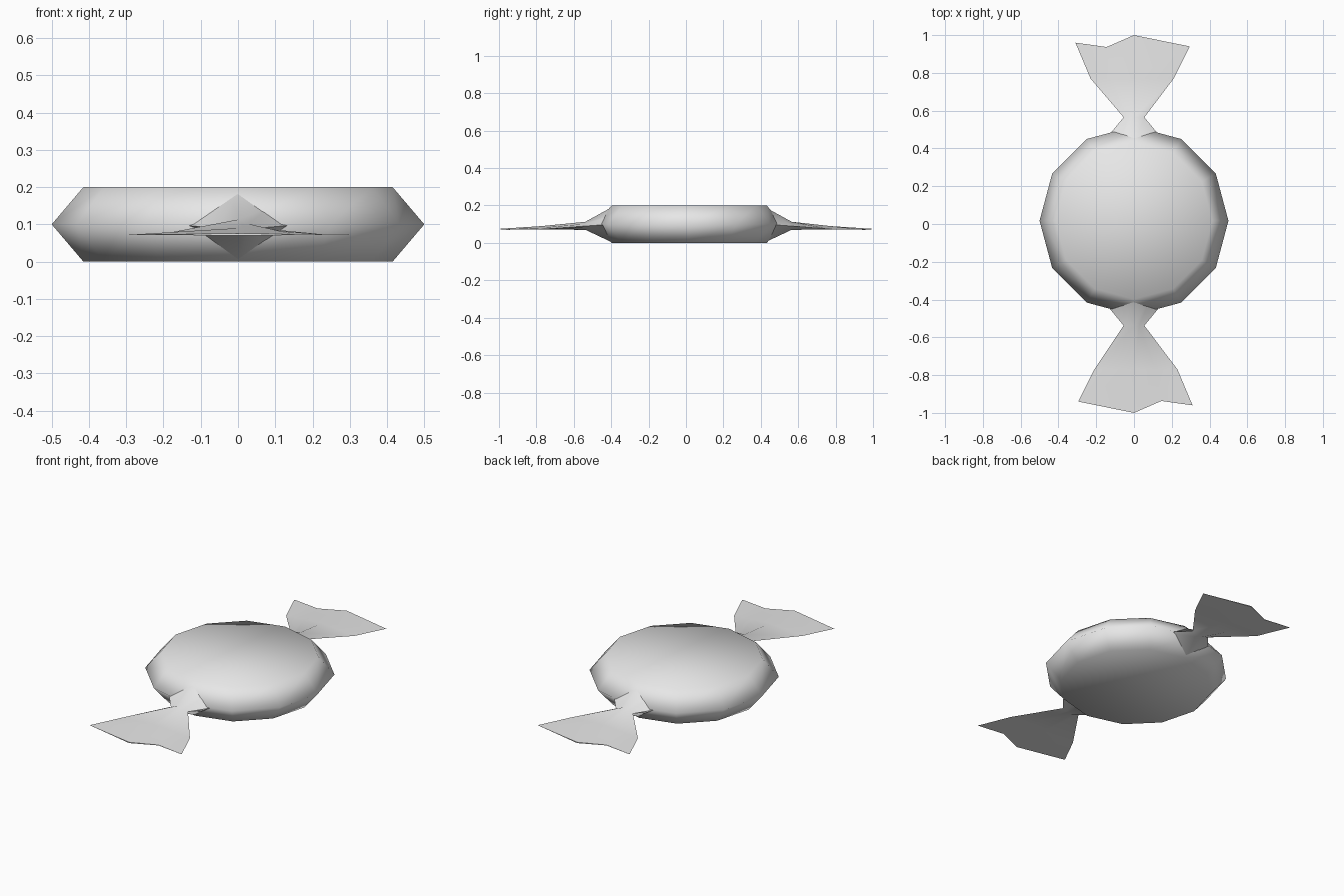
import bpy, bmesh, math
from mathutils import Matrix, Vector

cube = bpy.data.objects.get("Cube")
if cube:
    bpy.data.objects.remove(cube, do_unlink=True)

# One plain wrapper colour
COLOUR = (0.8, 0.8, 0.8, 1)
wrapper = bpy.data.materials.new("light_grey_wrapper")
wrapper.use_nodes = True
wrapper.diffuse_color = COLOUR
wrapper.node_tree.nodes["Principled BSDF"].inputs["Base Color"].default_value = COLOUR


def loft(name, rings, cap_start, sharp_angle):
    """Skin closed rings of points and shade the result."""
    bm = bmesh.new()
    loops = [[bm.verts.new(p) for p in ring] for ring in rings]
    for a, b in zip(loops, loops[1:]):
        for i in range(len(a)):
            j = (i + 1) % len(a)
            bm.faces.new((a[i], a[j], b[j], b[i]))
    if cap_start:
        bm.faces.new(loops[0])
    bm.faces.new(loops[-1])
    bmesh.ops.recalc_face_normals(bm, faces=bm.faces)
    mesh = bpy.data.meshes.new(name)
    bm.to_mesh(mesh)
    bm.free()
    mesh.materials.append(wrapper)
    obj = bpy.data.objects.new(name, mesh)
    bpy.context.collection.objects.link(obj)
    bpy.ops.object.select_all(action='DESELECT')
    obj.select_set(True)
    bpy.context.view_layer.objects.active = obj
    if sharp_angle:
        bpy.ops.object.shade_smooth_by_angle(angle=math.radians(sharp_angle))
    else:
        bpy.ops.object.shade_smooth()
    return obj


# Candy body: twelve-sided disc with a pointed rim
def disc_ring(radius, z, sides=12):
    turn = math.tau / sides
    return [(radius * math.cos(i * turn), 0.017 + radius * math.sin(i * turn), z)
            for i in range(sides)]


loft("candy_body", [disc_ring(0.415, 0), disc_ring(0.5, 0.1), disc_ring(0.415, 0.2)], True, 0)


# Twisted wrapper end: tent-shaped sections, flaring into a thin jagged fan
def tent_ring(left, fold, ridge, right, z_side, z_top, z_bottom):
    def half(z):
        return (z_side + z) / 2
    return [Vector((*p, z)) for p, z in (
        (left, z_side), (fold, half(z_top)), (ridge, z_top),
        (right, z_side), (ridge, z_bottom), (fold, half(z_bottom)))]


def straight_ring(left, right, y, *heights):
    return tent_ring((left, y), (left / 2, y), (0, y), (right, y), *heights)


def wrapper_end(name, angle, shift):
    rings = [
        straight_ring(-0.17, 0.17, 0.41 + shift, 0.1, 0.19, 0.004),
        straight_ring(-0.055, 0.055, 0.55 + shift, 0.09, 0.113, 0.07),
        straight_ring(-0.23, 0.21, 0.77, 0.073, 0.09, 0.071),
        tent_ring((-0.31, 0.96), (-0.145, 0.937), (0, 1), (0.295, 0.94), 0.072, 0.075, 0.07),
    ]
    spin = Matrix.Rotation(angle, 3, 'Z')
    loft(name, [[spin @ p for p in ring] for ring in rings], True, 60)


wrapper_end("back_wrapper_end", 0, 0.015)
wrapper_end("front_wrapper_end", math.pi, -0.012)
